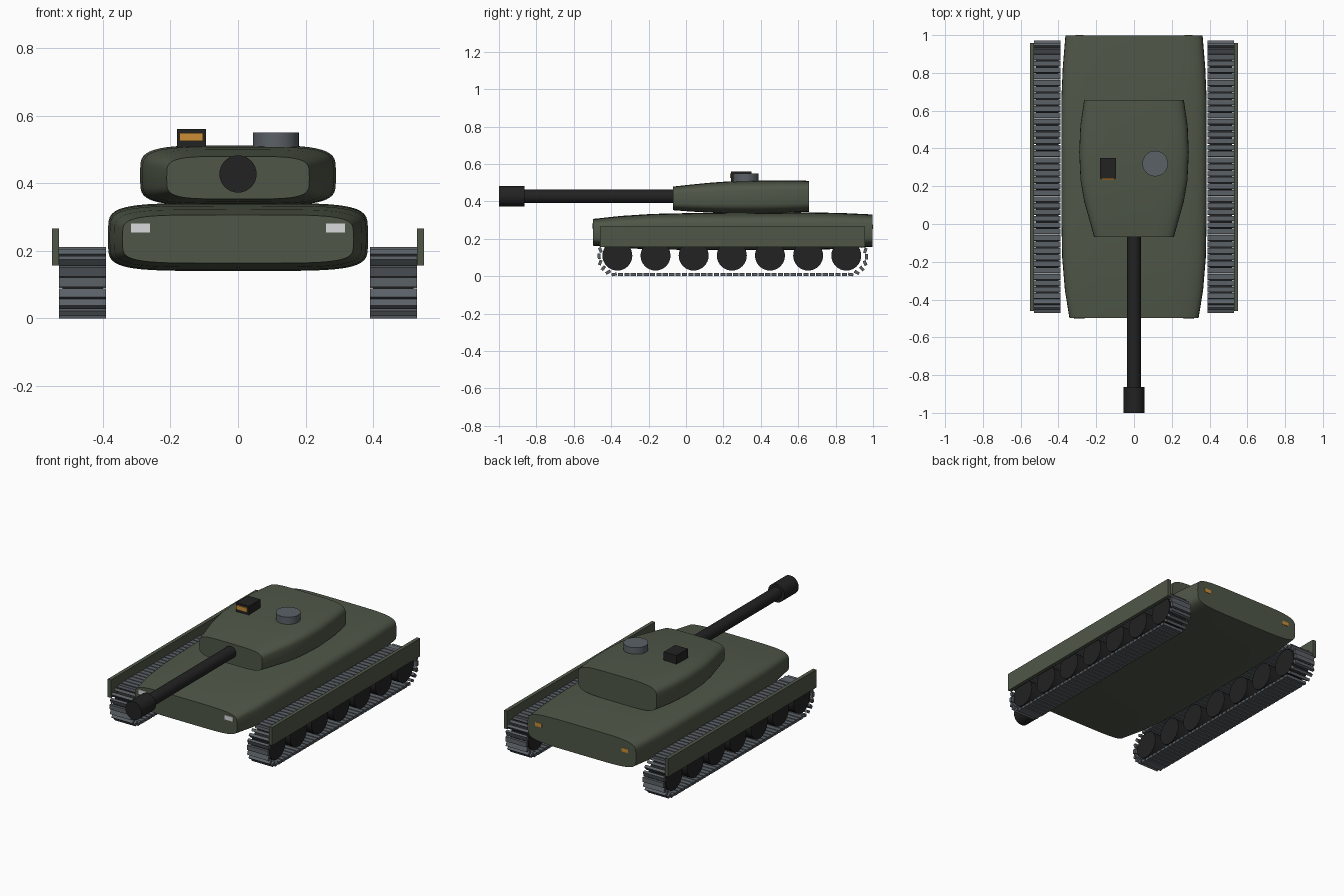
import bpy, bmesh, math
from mathutils import Matrix, Vector

if "Cube" in bpy.data.objects:
    bpy.data.objects.remove(bpy.data.objects["Cube"])


def material(name, rgb):
    m = bpy.data.materials.new(name)
    m.diffuse_color = (*rgb, 1)
    m.use_nodes = True
    m.node_tree.nodes["Principled BSDF"].inputs["Base Color"].default_value = m.diffuse_color
    return m


GREEN = material("olive green", (0.078, 0.095, 0.064))
STEEL = material("track steel", (0.105, 0.120, 0.135))
BLACK = material("dark rubber", (0.016, 0.016, 0.016))
AMBER = material("amber lens", (0.60, 0.27, 0.035))
WHITE = material("headlight white", (0.68, 0.70, 0.72))


def finish(bm, name, mat, angle=30):
    bmesh.ops.recalc_face_normals(bm, faces=bm.faces)
    me = bpy.data.meshes.new(name)
    bm.to_mesh(me)
    bm.free()
    me.materials.append(mat)
    me.shade_smooth()
    me.set_sharp_from_angle(angle=math.radians(angle))
    ob = bpy.data.objects.new(name, me)
    bpy.context.collection.objects.link(ob)
    return ob


def add_box(bm, lo, hi):
    lo, hi = Vector(lo), Vector(hi)
    m = Matrix.Translation((lo + hi) / 2) @ Matrix.Diagonal((*(hi - lo), 1))
    bmesh.ops.create_cube(bm, size=1, matrix=m)


def box(name, lo, hi, mat):
    bm = bmesh.new()
    add_box(bm, lo, hi)
    return finish(bm, name, mat)


def cylinder(name, centre, radius, depth, axis, mat, segments=32):
    bm = bmesh.new()
    rot = {"x": Matrix.Rotation(math.pi / 2, 4, "Y"),
           "y": Matrix.Rotation(math.pi / 2, 4, "X"),
           "z": Matrix.Identity(4)}[axis]
    bmesh.ops.create_cone(bm, cap_ends=True, segments=segments, radius1=radius,
                          radius2=radius, depth=depth,
                          matrix=Matrix.Translation(centre) @ rot)
    return finish(bm, name, mat)


def loft(name, sections, mat, power, n=48):
    """Rounded-box sections (y, half width, bottom z, top z) joined along y."""
    bm = bmesh.new()
    rings = []
    for y, w, z0, z1 in sections:
        ring = []
        for i in range(n):
            a = 2 * math.pi * i / n
            c, s = math.cos(a), math.sin(a)
            x = math.copysign(abs(c) ** (2 / power), c) * w
            z = (z0 + z1) / 2 + math.copysign(abs(s) ** (2 / power), s) * (z1 - z0) / 2
            ring.append(bm.verts.new((x, y, z)))
        rings.append(ring)
    for a, b in zip(rings, rings[1:]):
        for i in range(n):
            j = (i + 1) % n
            bm.faces.new((a[i], a[j], b[j], b[i]))
    bm.faces.new(rings[0])
    bm.faces.new(rings[-1])
    return finish(bm, name, mat, 40)


# Hull and turret
loft("hull", [(-0.498, 0.342, 0.163, 0.306), (-0.35, 0.366, 0.151, 0.322),
              (-0.18, 0.380, 0.143, 0.333), (0.05, 0.385, 0.140, 0.338),
              (0.65, 0.385, 0.140, 0.341), (0.83, 0.377, 0.146, 0.338),
              (0.998, 0.363, 0.157, 0.330)], GREEN, 5)
loft("turret", [(-0.07, 0.211, 0.353, 0.479), (0.02, 0.236, 0.346, 0.489),
                (0.12, 0.264, 0.340, 0.499), (0.23, 0.283, 0.336, 0.507),
                (0.38, 0.290, 0.334, 0.511), (0.52, 0.284, 0.337, 0.512),
                (0.657, 0.264, 0.344, 0.510)], GREEN, 4.5)

# Gun
cylinder("gun_barrel", (0, -0.46, 0.427), 0.036, 0.98, "y", BLACK)
cylinder("muzzle", (0, -0.932, 0.427), 0.055, 0.136, "y", BLACK)

# Roof fittings
cylinder("hatch_cupola", (0.112, 0.32, 0.525), 0.068, 0.05, "z", STEEL)
box("sight_box", (-0.18, 0.24, 0.49), (-0.095, 0.35, 0.56), BLACK)
box("sight_lens", (-0.173, 0.234, 0.524), (-0.103, 0.242, 0.548), AMBER)

# Running gear
LINKS, RADIUS, MID_Z = 90, 0.097, 0.105
Y0, Y1 = -0.367, 0.867
RUN, ARC = Y1 - Y0, math.pi * RADIUS


def track_point(d):
    """Position and link tilt at distance d around the track loop."""
    if d < RUN:
        return Y0 + d, MID_Z - RADIUS, 0
    d -= RUN
    if d < ARC:
        a = d / RADIUS
        return Y1 + RADIUS * math.sin(a), MID_Z - RADIUS * math.cos(a), -a
    d -= ARC
    if d < RUN:
        return Y1 - d, MID_Z + RADIUS, 0
    a = (d - RUN) / RADIUS
    return Y0 - RADIUS * math.sin(a), MID_Z + RADIUS * math.cos(a), -a


for side, sx in (("left", -1), ("right", 1)):
    # Track links
    bm = bmesh.new()
    for i in range(LINKS):
        y, z, tilt = track_point((i + 0.5) * 2 * (RUN + ARC) / LINKS)
        m = (Matrix.Translation((sx * 0.46, y, z)) @ Matrix.Rotation(tilt, 4, "X")
             @ Matrix.Diagonal((0.14, 0.028, 0.016, 1)))
        bmesh.ops.create_cube(bm, size=1, matrix=m)
    finish(bm, side + "_track", STEEL)
    # Road wheels
    for i in range(7):
        cylinder(f"{side}_wheel_{i + 1}", (sx * 0.46, -0.367 + i * 0.204, 0.11),
                 0.08, 0.12, "x", BLACK)
    # Side skirt
    box(side + "_skirt", (sx * 0.54 - 0.011, -0.46, 0.156),
        (sx * 0.54 + 0.011, 0.957, 0.265), GREEN)
    # Head and tail lights
    box(side + "_headlight", (sx * 0.289 - 0.028, -0.502, 0.254),
        (sx * 0.289 + 0.028, -0.496, 0.281), WHITE)
    box(side + "_tail_light", (sx * 0.289 - 0.022, 0.995, 0.252),
        (sx * 0.289 + 0.022, 1.0, 0.275), AMBER)
